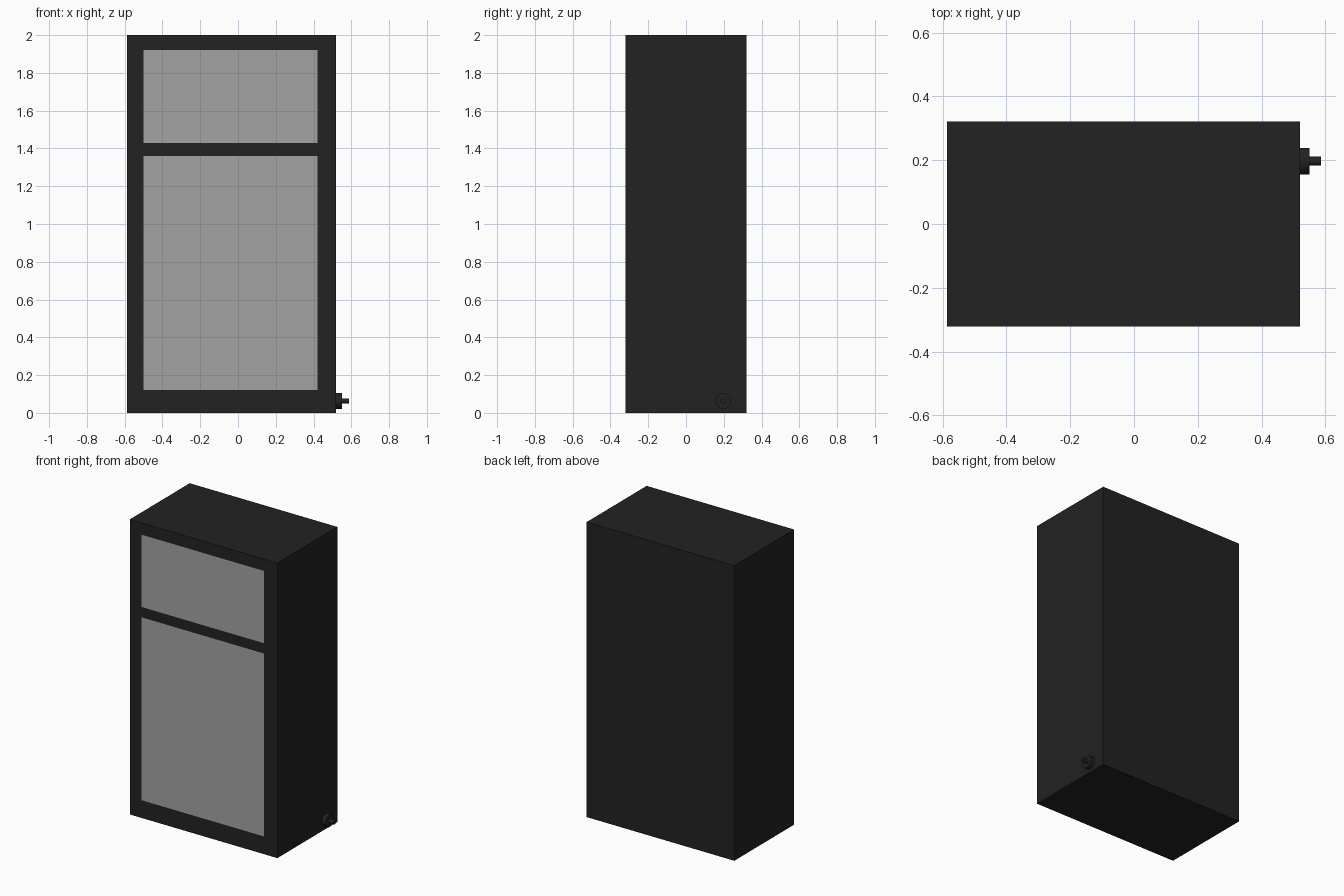
import bpy, bmesh, math
from mathutils import Matrix, Vector

if "Cube" in bpy.data.objects:
    bpy.data.objects.remove(bpy.data.objects["Cube"])


def material(name, rgb):
    m = bpy.data.materials.new(name)
    m.diffuse_color = (*rgb, 1)
    m.use_nodes = True
    m.node_tree.nodes["Principled BSDF"].inputs["Base Color"].default_value = m.diffuse_color
    return m


black = material("black casing", (0.016, 0.016, 0.016))
grey = material("grey panel", (0.37, 0.37, 0.37))


def add_object(name, bm, mats):
    me = bpy.data.meshes.new(name)
    bm.to_mesh(me)
    bm.free()
    for m in mats:
        me.materials.append(m)
    ob = bpy.data.objects.new(name, me)
    bpy.context.collection.objects.link(ob)
    return ob


# Cabinet: a box with its front cut into a frame and two panels
X0, X1, Y, H = -0.587, 0.52, 0.321, 2.0
PX = (-0.50, 0.42)
PZ = ((0.12, 1.36), (1.43, 1.92))

bm = bmesh.new()
bmesh.ops.create_cube(bm, size=1, matrix=Matrix.Translation(((X0 + X1) / 2, 0, H / 2))
                      @ Matrix.Diagonal((X1 - X0, 2 * Y, H, 1)))
cuts = [((x, 0, 0), (1, 0, 0)) for x in PX] + [((0, 0, z), (0, 0, 1)) for p in PZ for z in p]
for co, no in cuts:
    bmesh.ops.bisect_plane(bm, geom=bm.verts[:] + bm.edges[:] + bm.faces[:],
                           plane_co=co, plane_no=no)
bm.normal_update()
for f in bm.faces:
    c = f.calc_center_median()
    if f.normal.y < -0.9 and PX[0] < c.x < PX[1] and any(a < c.z < b for a, b in PZ):
        f.material_index = 1
add_object("cabinet", bm, (black, grey))


# Round fitting low on the right side: collar and stub
def side_cylinder(name, x0, x1, r):
    b = bmesh.new()
    mat = Matrix.Translation(((x0 + x1) / 2, 0.197, 0.063)) @ Matrix.Rotation(math.pi / 2, 4, 'Y')
    bmesh.ops.create_cone(b, cap_ends=True, segments=32, radius1=r, radius2=r,
                          depth=x1 - x0, matrix=mat)
    ob = add_object(name, b, (black,))
    for p in ob.data.polygons:
        p.use_smooth = len(p.vertices) == 4
    for e in ob.data.edges:
        a, c = (ob.data.vertices[i].co for i in e.vertices)
        e.use_edge_sharp = abs(a.x - c.x) < 1e-5


side_cylinder("drain_collar", 0.515, 0.55, 0.042)
side_cylinder("drain_stub", 0.545, 0.587, 0.014)
